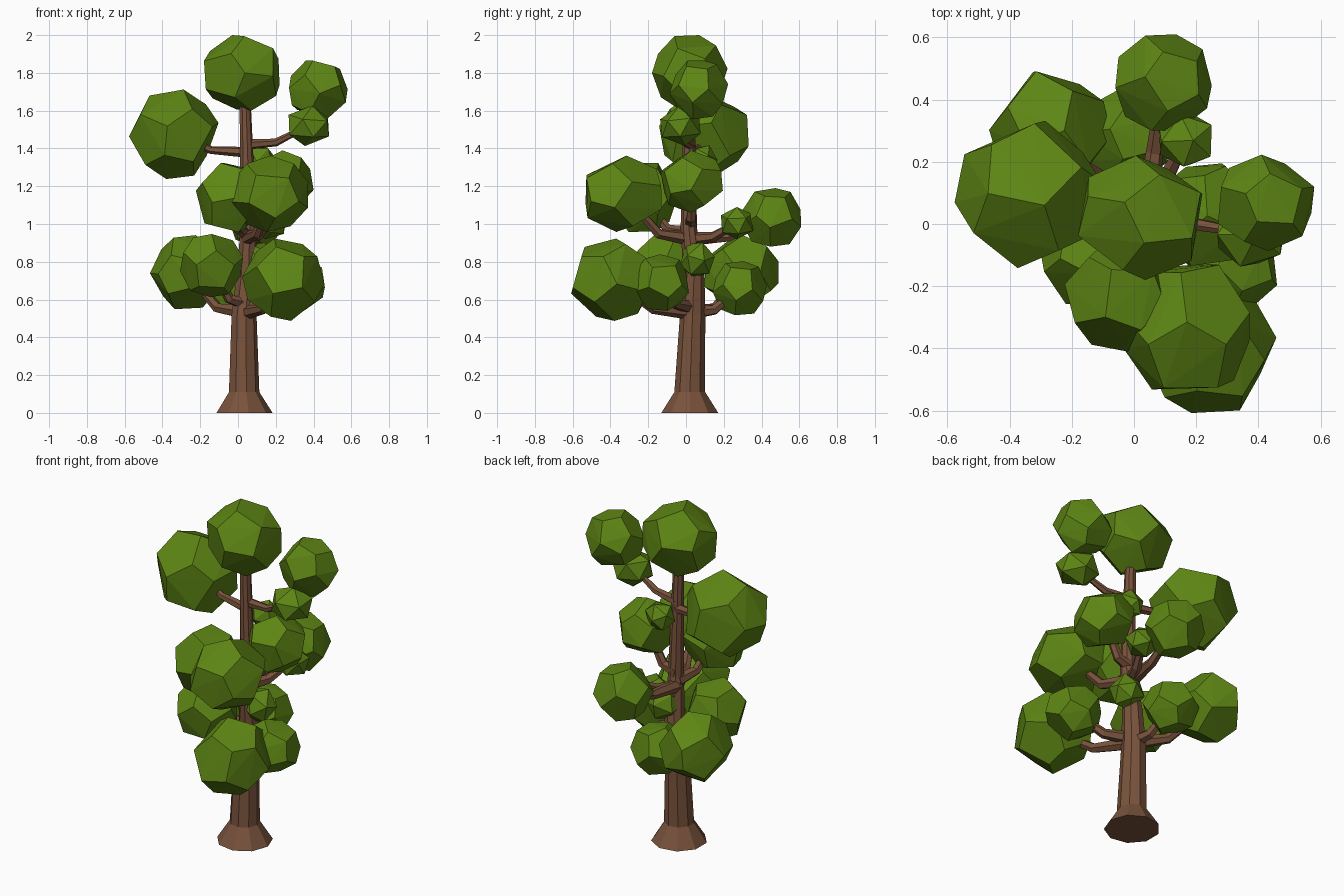
import bpy, bmesh, math, random
from mathutils import Vector, Euler

if "Cube" in bpy.data.objects:
    bpy.data.objects.remove(bpy.data.objects["Cube"])

random.seed(4)


def material(name, rgb):
    m = bpy.data.materials.new(name)
    m.diffuse_color = (*rgb, 1)
    m.use_nodes = True
    m.node_tree.nodes["Principled BSDF"].inputs["Base Color"].default_value = m.diffuse_color
    return m


BARK = material("bark", (0.19, 0.085, 0.045))
LEAF = material("leaf", (0.11, 0.235, 0.007))


def add_object(name, bm, mat):
    bmesh.ops.recalc_face_normals(bm, faces=bm.faces[:])
    me = bpy.data.meshes.new(name)
    bm.to_mesh(me)
    bm.free()
    me.materials.append(mat)
    ob = bpy.data.objects.new(name, me)
    bpy.context.collection.objects.link(ob)


def tube(name, pts, radii, sides, level=False):
    """Faceted tapered tube along a path; level keeps every ring horizontal."""
    bm = bmesh.new()
    up = Vector((0, 0, 1))
    rings = []
    for i, p in enumerate(pts):
        d = pts[min(i + 1, len(pts) - 1)] - pts[max(i - 1, 0)]
        q = up.rotation_difference(up if level else d)
        angles = [2 * math.pi * k / sides for k in range(sides)]
        rings.append([bm.verts.new(p + q @ Vector((math.cos(a), math.sin(a), 0)) * radii[i])
                      for a in angles])
    for a, b in zip(rings, rings[1:]):
        for k in range(sides):
            n = (k + 1) % sides
            bm.faces.new((a[k], a[n], b[n], b[k]))
    bm.faces.new(rings[0])
    bm.faces.new(rings[-1])
    add_object(name, bm, BARK)


def leaf_clump(name, center, r):
    """Chunky faceted ball: hull of a jittered regular solid, fitted to its size."""
    src = bmesh.new()
    bmesh.ops.create_icosphere(src, subdivisions=1, radius=1)
    # big clumps have 20 corners, small ones 12
    dirs = [f.calc_center_median() for f in src.faces] if r > 0.12 else [v.co.copy() for v in src.verts]
    src.free()
    rot = Euler([random.uniform(0, 6.28) for _ in range(3)]).to_matrix()
    pts = [rot @ (d.normalized() + Vector([random.uniform(-0.09, 0.09) for _ in range(3)])).normalized()
           for d in dirs]
    lo = [min(p[i] for p in pts) for i in range(3)]
    hi = [max(p[i] for p in pts) for i in range(3)]
    bm = bmesh.new()
    for p in pts:
        bm.verts.new([center[i] + r * (2 * (p[i] - lo[i]) / (hi[i] - lo[i]) - 1) for i in range(3)])
    bmesh.ops.convex_hull(bm, input=bm.verts[:])
    add_object(name, bm, LEAF)


# Trunk with flared foot: x, y, z, radius
trunk = [(.03, .02, 0, .153), (.03, .02, .11, .083), (.03, .035, .52, .068),
         (.045, .042, .72, .057), (.055, .015, .98, .044), (.035, .015, 1.72, .029)]
tube("trunk", [Vector(t[:3]) for t in trunk], [t[3] for t in trunk], 9, level=True)

# Leaf clumps: x, y, z, radius, height where the branch leaves the trunk (0 = no branch)
clumps = [
    (.02, .02, 1.80, .2, 0),
    (-.34, .095, 1.475, .237, 1.38),
    (.425, .068, 1.71, .155, 0),
    (.375, -.03, 1.52, .107, 1.42),
    (.17, -.33, 1.16, .202, .92),
    (-.04, -.23, 1.14, .183, .95),
    (.235, .03, 1.225, .165, 1),
    (.24, -.39, .705, .218, .53),
    (-.27, .295, .745, .196, .53),
    (-.14, -.09, .78, .167, .58),
    (.31, -.135, .69, .15, .56),
    (-.02, .285, .66, .143, .53),
    (.095, .455, 1.035, .155, .92),
    (.165, .27, 1.005, .085, .92),
    (.1, .06, .81, .092, 0),
    (.11, .09, 1.34, .077, 0),
]
for i, (x, y, z, r, h) in enumerate(clumps, 1):
    center = Vector((x, y, z))
    leaf_clump(f"leaf_clump_{i:02d}", center, r)
    if h:
        # Branch: nearly level to an elbow, then bending up into the clump
        start = Vector((.04, .025, h))
        elbow = start.lerp(center, .48)
        elbow.z = h + .12 * (z - h)
        thick = .75 if h > 1.2 else 1
        tube(f"branch_{i:02d}", [start, elbow, center],
             [.038 * thick, .028 * thick, .018 * thick], 6)
